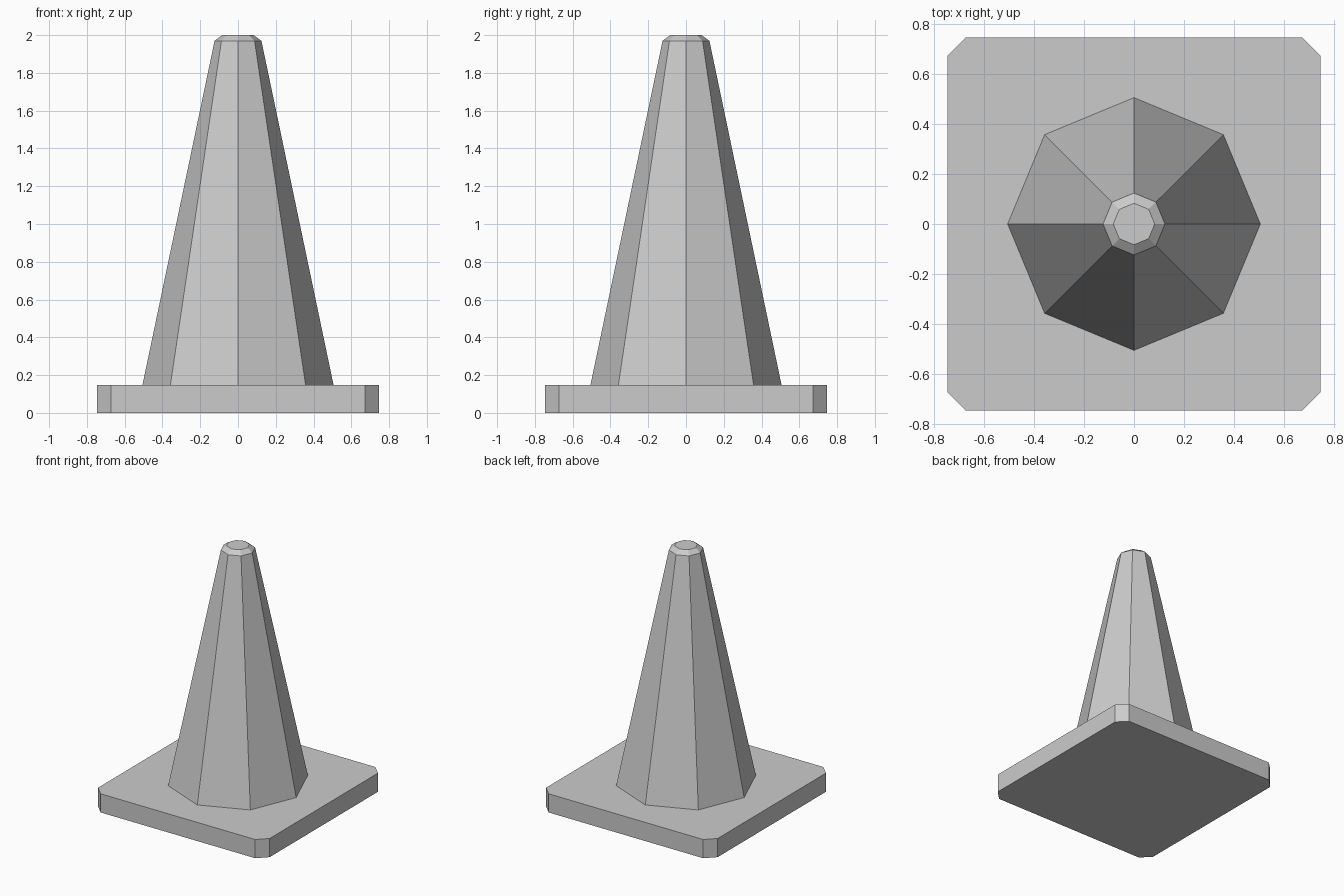
import bpy, bmesh
from math import cos, sin, pi

cube = bpy.data.objects.get("Cube")
if cube:
    bpy.data.objects.remove(cube, do_unlink=True)

grey = bpy.data.materials.new("plain grey")
grey.use_nodes = True
colour = (0.6, 0.6, 0.6, 1)
grey.diffuse_color = colour
grey.node_tree.nodes["Principled BSDF"].inputs["Base Color"].default_value = colour


def loft(name, rings):
    """Closed solid through a stack of matching outlines."""
    bm = bmesh.new()
    loops = [[bm.verts.new(p) for p in ring] for ring in rings]
    n = len(loops[0])
    for low, high in zip(loops, loops[1:]):
        for i in range(n):
            j = (i + 1) % n
            bm.faces.new((low[i], low[j], high[j], high[i]))
    bm.faces.new(loops[0][::-1])
    bm.faces.new(loops[-1])
    mesh = bpy.data.meshes.new(name)
    bm.to_mesh(mesh)
    bm.free()
    mesh.materials.append(grey)
    obj = bpy.data.objects.new(name, mesh)
    bpy.context.collection.objects.link(obj)
    return obj


def octagon(radius, z):
    return [(radius * cos(i * pi / 4), radius * sin(i * pi / 4), z) for i in range(8)]


def clipped_square(half, cut, z):
    c = half - cut
    corners = []
    for sx, sy in ((1, 1), (-1, 1), (-1, -1), (1, -1)):
        pair = [(sx * half, sy * c, z), (sx * c, sy * half, z)]
        corners += pair if sx == sy else pair[::-1]
    return corners


# Square foot with clipped corners
BASE_TOP = 0.147
loft("base_plate", [clipped_square(0.747, 0.074, z) for z in (0, BASE_TOP)])

# Eight-sided cone with a bevelled tip, resting on the foot
loft("cone_body", [octagon(0.506, BASE_TOP), octagon(0.124, 1.97), octagon(0.083, 2.0)])
